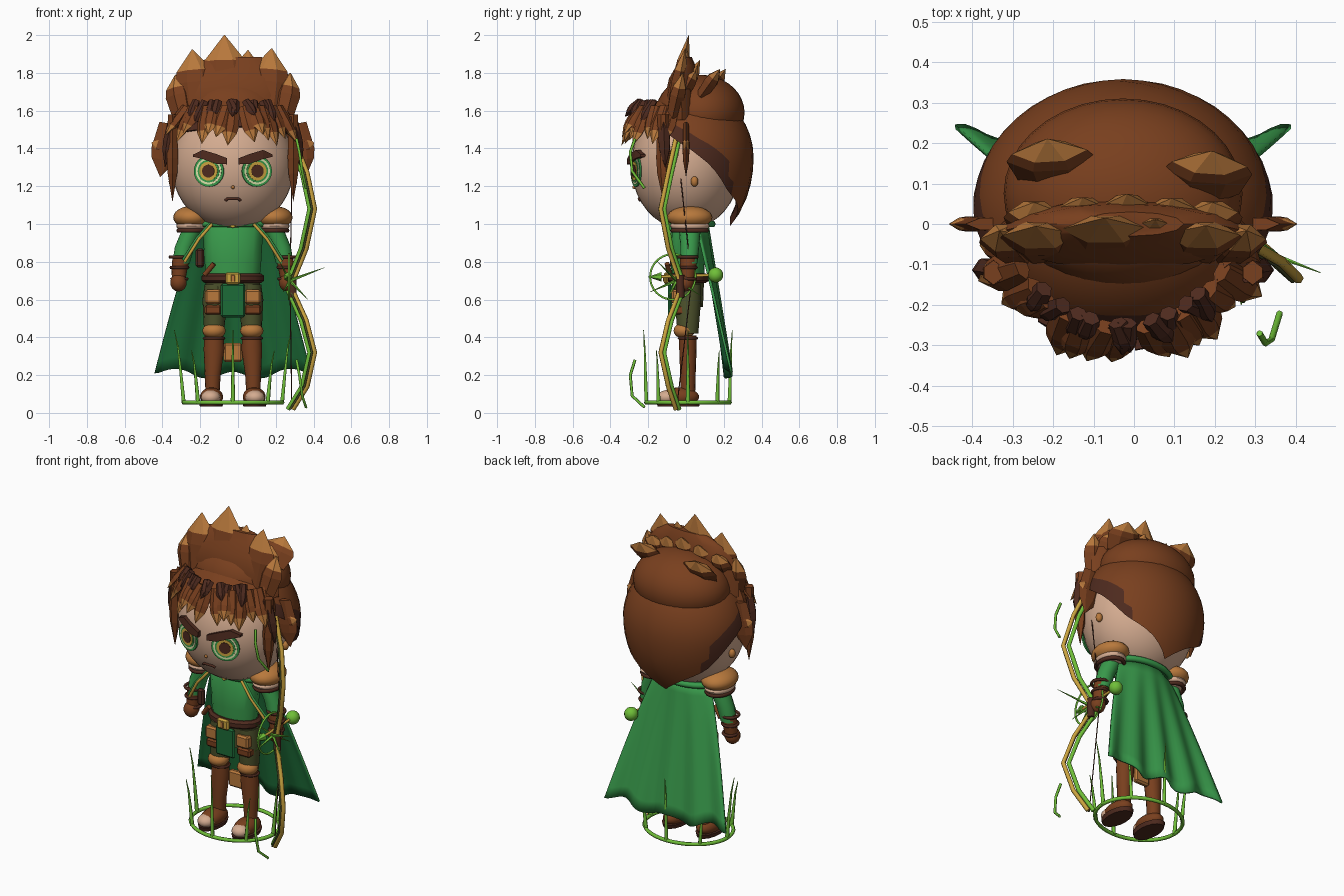
import bpy, bmesh, math, random
from mathutils import Vector as V

old = bpy.data.objects.get("Cube")
if old:
    bpy.data.objects.remove(old, do_unlink=True)
random.seed(4)
CX = -0.027  # body midline
SIDES = ((-1, "right"), (1, "left"))


def mat(name, *rgb):
    m = bpy.data.materials.new(name)
    m.use_nodes = True
    m.diffuse_color = (*rgb, 1)
    m.node_tree.nodes["Principled BSDF"].inputs["Base Color"].default_value = (*rgb, 1)
    return m


BROWN = mat("hair_brown", .19, .05, .013)
TAN = mat("tan_leather", .48, .19, .045)
DARK = mat("dark_brown", .075, .023, .013)
SKIN = mat("skin", .66, .41, .28)
GREEN = mat("cloth_green", .04, .32, .07)
DEEP = mat("deep_green", .012, .145, .038)
LIME = mat("lime", .16, .52, .04)
GOLD = mat("gold", .6, .37, .05)
OLIVE = mat("olive_cloth", .075, .085, .025)
CREAM = mat("eye_cream", .7, .75, .4)


def add(name, bm, mats, smooth=True):
    bmesh.ops.recalc_face_normals(bm, faces=bm.faces)
    me = bpy.data.meshes.new(name)
    bm.to_mesh(me)
    bm.free()
    for m in mats if isinstance(mats, tuple) else (mats,):
        me.materials.append(m)
    if smooth:
        me.shade_smooth()
        me.set_sharp_from_angle(angle=math.radians(40))
    ob = bpy.data.objects.new(name, me)
    bpy.context.scene.collection.objects.link(ob)
    return ob


def skin_rings(bm, rings, cap=True):
    """Bridge a list of vertex rings; returns one list of faces per band."""
    rs = [[bm.verts.new(p) for p in r] for r in rings]
    n = len(rs[0])
    bands = [[bm.faces.new((a[i], a[(i + 1) % n], b[(i + 1) % n], b[i])) for i in range(n)]
             for a, b in zip(rs, rs[1:])]
    bm.faces.new(rs[0])
    if cap:
        bm.faces.new(rs[-1])
    return bands


def loft(name, rings, m, n=16):
    """Horizontal elliptical sections: (x, y, z, rx, ry)."""
    bm = bmesh.new()
    turn = [math.tau * i / n for i in range(n)]
    skin_rings(bm, [[(x + rx * math.cos(a), y + ry * math.sin(a), z) for a in turn]
                    for x, y, z, rx, ry in rings])
    return add(name, bm, m)


def ball(name, loc, size, m, seg=24):
    bm = bmesh.new()
    bmesh.ops.create_uvsphere(bm, u_segments=seg, v_segments=seg // 2, radius=1)
    bmesh.ops.scale(bm, vec=size, verts=bm.verts)
    bmesh.ops.translate(bm, vec=loc, verts=bm.verts)
    return add(name, bm, m)


def box(name, loc, size, m, bevel=.01):
    bm = bmesh.new()
    bmesh.ops.create_cube(bm, size=1)
    bmesh.ops.scale(bm, vec=size, verts=bm.verts)
    bmesh.ops.translate(bm, vec=loc, verts=bm.verts)
    bmesh.ops.bevel(bm, geom=bm.edges[:], offset=bevel, segments=1, affect='EDGES')
    return add(name, bm, m, False)


def rod(name, p, q, r0, r1, m, n=10):
    p, q = V(p), V(q)
    bm = bmesh.new()
    bmesh.ops.create_cone(bm, cap_ends=True, segments=n, radius1=r0, radius2=r1, depth=(q - p).length)
    bmesh.ops.rotate(bm, matrix=(q - p).to_track_quat('Z', 'Y').to_matrix(), verts=bm.verts)
    bmesh.ops.translate(bm, vec=(p + q) / 2, verts=bm.verts)
    return add(name, bm, m)


def tube(name, pts, r, m, closed=False, taper=False):
    cu = bpy.data.curves.new(name, 'CURVE')
    cu.dimensions, cu.bevel_depth, cu.bevel_resolution = '3D', r, 1
    cu.use_fill_caps = True
    s = cu.splines.new('POLY')
    s.points.add(len(pts) - 1)
    for i, p in enumerate(pts):
        s.points[i].co = (*p, 1)
        s.points[i].radius = 1 - .85 * i / (len(pts) - 1) if taper else 1
    s.use_cyclic_u = closed
    cu.materials.append(m)
    ob = bpy.data.objects.new(name, cu)
    bpy.context.scene.collection.objects.link(ob)
    return ob


def circle(c, r, u, w, n=40):
    return [V(c) + r * (math.cos(math.tau * i / n) * V(u) + math.sin(math.tau * i / n) * V(w)) for i in range(n)]


def spike(name, base, tip, wide, thick, mats, across=(1, 0, 0)):
    """Faceted leaf-shaped hair tuft whose point takes the second material."""
    base, tip = V(base), V(tip)
    d = (tip - base).normalized()
    n = d.cross(V(across)).normalized()
    w = n.cross(d)
    bm = bmesh.new()
    bands = skin_rings(bm, [[base.lerp(tip, t) + s * (w * wide * a + n * thick * b)
                             for a, b in ((1, 0), (.4, 1), (-.4, 1), (-1, 0), (-.4, -1), (.4, -1))]
                            for t, s in ((0, .8), (.5, 1), (.68, .85), (1, .02))])
    if len(mats) > 1:
        for f in bands[-1]:
            f.material_index = 1
    return add(name, bm, mats, False)


def face_point(dx, z, off=0.0):
    k = 1 - (dx / .325) ** 2 - ((z - 1.31) / .34) ** 2
    return V((CX + dx, -.29 * math.sqrt(max(k, 0)) - off, z))


# Head and face
ball("head", (CX, 0, 1.31), (.325, .29, .34), SKIN, 40)
for s, side in SIDES:
    c = face_point(s * .127, 1.28)
    n = V((s * .3, -.95, 0)).normalized()
    for i, (part, r, m) in enumerate((("eye_rim", .083, GREEN), ("eye_white", .071, CREAM),
                                      ("iris_edge", .06, GREEN), ("iris", .05, GOLD), ("pupil", .034, DARK))):
        rod(f"{side}_{part}", c - n * .006, c + n * (.003 + .0025 * i), r, r, m, 24)
    bm = bmesh.new()
    skin_rings(bm, [[face_point(s * dx, z + h * k, off) for k, off in ((1, .024), (1, -.01), (-1, -.01), (-1, .024))]
                    for dx, z, h in ((.03, 1.332, .016), (.09, 1.345, .026), (.16, 1.368, .024), (.21, 1.362, .006))])
    add(f"{side}_brow", bm, DARK, False)
    ball(f"{side}_ear", (CX + s * .32, .045, 1.225), (.02, .02, .028), TAN, 12)
ball("nose", face_point(0, 1.195), (.01, .012, .01), TAN, 10)
tube("mouth", [face_point(x, z, .002) for x, z in ((-.04, 1.124), (-.028, 1.134), (.028, 1.134), (.04, 1.124))],
     .008, DARK)

# Hair shell: longest at the nape, with a dark hem
HEM = ((0, 1.52), (.36, 1.48), (.5, 1.39), (.6, 1.31), (.72, 1.17), (.86, 1.09), (1, .99))


def hem(t):
    for (a, za), (b, zb) in zip(HEM, HEM[1:]):
        if t <= b:
            return za + (zb - za) * (t - a) / (b - a)
    return HEM[-1][1]


def shell_point(a, v, inset=0):
    z = hem(abs(a) / math.pi)
    end = math.acos(max(-1, (z - 1.35) / (.36 if z > 1.35 else .46)))
    p = end * v
    rz = .36 if math.cos(p) > 0 else .46
    r = math.sin(p)
    return (CX + (.372 - inset) * r * math.sin(a), .03 - (.328 - inset) * r * math.cos(a),
            1.35 + (rz - inset) * math.cos(p))


bm = bmesh.new()
angles = [-math.pi + math.tau * i / 48 for i in range(48)]
steps = [(.03 + .8 * i / 12, 0) for i in range(13)] + [(.92, 0), (1, 0), (.97, .03), (.8, .03)]
bands = skin_rings(bm, [[shell_point(a, v, o) for a in angles] for v, o in steps], False)
for f in sum(bands[12:], []):
    f.material_index = 1
# the outer nape stays in the main hair colour
for band in bands[12:14]:
    for f in band:
        if f.calc_center_median().y > .24:
            f.material_index = 0
add("hair_shell", bm, (BROWN, DARK))
ball("hair_top", (CX, .075, 1.59), (.295, .235, .2), BROWN, 36)

# Upswept crown of broad tufts
loft("crown_base", [(CX, -.02, 1.55, .32, .09), (CX, -.025, 1.68, .32, .085), (CX, -.015, 1.77, .29, .075),
                    (CX, 0, 1.84, .23, .05), (CX + .02, 0, 1.885, .13, .03)], BROWN, 12)
CROWN = ((-.305, 1.79, .075), (-.215, 1.925, .11), (-.045, 2.0, .13), (.08, 1.92, .11), (.205, 1.93, .11),
         (.305, 1.8, .075))
for i, (x, z, w) in enumerate(CROWN):
    spike(f"crown_tuft_{i}", (CX + x * .85, -.07, 1.57), (CX + x, .02 - .12 * abs(x), z),
          w, .04, (BROWN, TAN))
for i, x in enumerate((-.22, -.1, .01, .12, .22)):
    spike(f"rear_crown_tuft_{i}", (CX + x, -.02, 1.68), (CX + x, .075 - .1 * abs(x), 1.87 - .25 * abs(x)),
          .075, .035, (BROWN, TAN))
for x, y in ((-.17, .17), (.2, .14)):
    spike("back_tuft", (CX + x, y - .06, 1.68), (CX + x * 1.1, y + .04, 1.82), .11, .035, (BROWN, TAN))

# Fringe: long pale-tipped row under a short dark row
for row, (count, spread, r0, z0, r1, z1, w, mats) in enumerate((
        (15, 74, .78, 1.62, 1.05, 1.455, .046, (BROWN, TAN)),
        (10, 48, .74, 1.65, .95, 1.555, .03, (DARK,)))):
    for i in range(count):
        a = math.radians(-spread + 2 * spread * i / (count - 1) + random.uniform(-3, 3))
        b = a + random.uniform(-.12, .12)
        k = r1 + random.uniform(-.09, .07) * (1 - row * .5)
        spike(f"fringe_{row}_{i}", (CX + .35 * r0 * math.sin(a), -.33 * r0 * math.cos(a), z0),
              (CX + .35 * k * math.sin(b), -.33 * k * math.cos(b), z1 + random.uniform(-.045, .03)),
              w, .022, mats, (math.cos(a), math.sin(a), 0))

# Side locks
for s, side in SIDES:
    x = lambda v: CX + s * v
    spike(f"{side}_flick", (x(.33), 0, 1.53), (x(.385), 0, 1.25), .075, .018, (BROWN,))
    spike(f"{side}_flick_point", (x(.34), 0, 1.4), (x(.43), 0, 1.43), .05, .018, (BROWN, TAN), (0, 0, 1))
    spike(f"{side}_lock", (x(.32), -.12, 1.58), (x(.32), -.12, 1.12), .038, .03, (BROWN,), (0, 1, 0))
    spike(f"{side}_dark_lock", (x(.31), -.12, 1.57), (x(.36), -.11, 1.3), .035, .03, (DARK,))

# Torso, belt and tunic
loft("neck", [(CX, .01, .93, .07, .06), (CX, .01, 1.04, .07, .06)], SKIN)
loft("tunic", [(CX, .01, .69, .14, .085), (CX, .01, .8, .15, .09), (CX, .01, .97, .16, .09),
               (CX, .01, 1.01, .11, .07)], GREEN)
loft("belt", [(CX, .01, z, r, r - .055) for z, r in ((.688, .15), (.7, .165), (.725, .165), (.738, .15))], DARK)
box("buckle", (CX, -.105, .712), (.08, .025, .065), GOLD)
box("buckle_inset", (CX, -.119, .712), (.02, .006, .035), TAN, .002)
loft("hips", [(CX, .01, .56, .13, .08), (CX, .01, .69, .145, .085)], OLIVE)
box("front_panel", (CX, -.085, .595), (.13, .02, .18), DEEP)
tube("tunic_clasp", [(CX - .025, -.09, 1.0), (CX, -.1, .985), (CX + .025, -.09, 1.0)], .008, GOLD)
box("dagger_sheath", (CX - .175, -.07, .82), (.045, .03, .1), DARK)
tube("sash", [(CX - .15, -.085, .73), (CX - .1, -.1, .79)], .014, BROWN)
box("tail_pouch", (CX, .03, .32), (.1, .035, .1), TAN)
tube("cape_collar", circle((CX, .03, 1.0), 1, (.19, 0, 0), (0, .11, 0)), .018, GREEN, True)

for s, side in SIDES:
    x = lambda v: CX + s * v
    # Arms
    ball(f"{side}_shoulder_pad", (x(.218), .02, 1.035), (.098, .12, .06), TAN)
    ball(f"{side}_pad_lining", (x(.22), .02, .99), (.08, .105, .035), SKIN)
    tube(f"{side}_pad_edge", circle((x(.22), .02, .965), 1, (.068, 0, 0), (0, .09, 0)), .012, DARK, True)
    loft(f"{side}_sleeve", [(x(.275), .015, .79, .046, .046), (x(.255), .02, .88, .052, .05),
                            (x(.21), .02, .98, .055, .058)], GREEN)
    loft(f"{side}_bracer", [(x(.288), .005, .69, .034, .036), (x(.283), .01, .76, .042, .042),
                            (x(.272), .015, .83, .047, .047)], BROWN)
    for z, r in ((.71, .04), (.77, .044), (.825, .049)):
        tube(f"{side}_bracer_band", circle((x(.283), .01, z), r, (1, 0, 0), (0, 1, 0), 20), .009, DARK, True)
    ball(f"{side}_hand", (x(.288), -.005, .69), (.045, .046, .048), BROWN, 14)
    tube(f"{side}_cape_cord", [(x(.11), -.085, 1.0), (x(.18), -.1, .92), (x(.255), -.07, .8)], .009, GOLD)
    tube(f"{side}_cord_edge", [(x(.125), -.08, 1.0), (x(.195), -.095, .92), (x(.265), -.065, .81)], .007, GREEN)
    # Legs
    loft(f"{side}_trouser", [(x(.1), .01, .42, .052, .055), (x(.095), .01, .6, .066, .07), (x(.09), .01, .68, .06, .07)], OLIVE)
    box(f"{side}_hip_pouch", (x(.105), -.055, .615), (.085, .045, .075), TAN)
    box(f"{side}_thigh_strap", (x(.105), -.035, .545), (.09, .06, .05), BROWN)
    ball(f"{side}_knee_pad", (x(.1), -.01, .435), (.062, .056, .042), TAN, 16)
    loft(f"{side}_boot", [(x(.108), .01, .08, .036, .038), (x(.107), .01, .2, .042, .041),
                          (x(.1), .01, .34, .055, .046), (x(.1), .01, .41, .05, .046)], BROWN)
    tube(f"{side}_boot_cuff", circle((x(.1), .01, .395), 1, (.052, 0, 0), (0, .046, 0), 20), .008, DARK, True)
    loft(f"{side}_sole", [(x(.115), -.04, .035, .06, .11), (x(.115), -.04, .06, .066, .118)], DARK)
    ball(f"{side}_foot", (x(.113), -.035, .085), (.062, .105, .05), BROWN, 18)
    ball(f"{side}_toe_cap", (x(.117), -.1, .082), (.052, .055, .038), SKIN, 16)

# Cape: flared, rippled sheet with a deep lining
bm = bmesh.new()
NU, NV = 32, 12
grid = []
for j in range(NV + 1):
    v = j / NV
    row = []
    for i in range(NU + 1):
        u = 2 * i / NU - 1
        ripple = .018 * v * math.cos(u * 13)
        row.append(bm.verts.new((CX + u * (.18 + .235 * v ** .85), .12 + .11 * v + ripple - .06 * u * u * (1 - v),
                                 1.0 - v * (.8 - .03 * u * u) + .02 * v * math.cos(u * 9))))
    grid.append(row)
for a, b in zip(grid, grid[1:]):
    for i in range(NU):
        bm.faces.new((a[i], b[i], b[i + 1], a[i + 1]))
cape = add("cape", bm, (GREEN, DEEP))
if cape.data.polygons[0].normal.y < 0:
    cape.data.flip_normals()
sol = cape.modifiers.new("lining", 'SOLIDIFY')
sol.thickness, sol.offset, sol.material_offset = .012, -1, 1

# Bow: gold limb with green and dark strips, plus string
BOW = ((.29, -.05, 1.45), (.36, -.09, 1.27), (.40, -.13, 1.08), (.355, -.09, .87), (.275, -.02, .67),
       (.355, -.09, .49), (.40, -.13, .32), (.36, -.09, .14), (.285, -.05, .02))
for name, dx, dy, r, m in (("bow_limb", .006, -.004, .013, GOLD), ("bow_vine", -.02, .014, .013, LIME),
                           ("bow_inlay", -.008, -.011, .006, OLIVE)):
    tube(name, [(x + dx, y + dy, z) for x, y, z in BOW], r, m)
tube("bow_string", [BOW[0], (.275, .03, .7), BOW[-1]], .003, DARK)
rod("bow_grip", (.29, -.03, .61), (.29, -.03, .73), .022, .022, DARK)
for name, zs in (("upper_tendril", (1.45, 1.38, 1.28, 1.19)), ("lower_tendril", (.28, .2, .09, .03))):
    tube(name, [(x, y, z) for (x, y), z in zip(((.31, -.27), (.325, -.295), (.34, -.285), (.36, -.22)), zs)], .008, LIME)

# Charged arrow with its ring
rod("arrow_shaft", (.265, -.15, .72), (.265, .15, .73), .008, .008, GOLD)
rod("arrow_head", (.265, -.13, .72), (.265, -.2, .72), .025, .001, LIME, 6)
ball("arrow_orb", (.265, .157, .73), (.04, .04, .04), LIME, 18)
tube("arrow_ring", circle((.27, -.07, .72), .12, (0, 1, 0), (0, 0, 1)), .006, LIME, True)
for tip in ((.46, -.12, .77), (.37, -.1, .6), (.24, -.19, .64), (.22, -.15, .8), (.3, .08, .62)):
    rod("energy_thorn", (.275, -.05, .7), tip, .01, .001, LIME, 5)

# Ground ring and grass blades
tube("ground_ring", circle((CX, .01, .055), 1, (.262, 0, 0), (0, .222, 0)), .011, LIME, True)
for i in range(8):
    a = math.tau * i / 8
    c, s = math.cos(a), math.sin(a)
    h = .44 if i % 2 == 0 else .33
    tube("grass_blade", [(CX + c * (.26 + k), .01 + s * (.22 + k * .3), .05 + h * t - .05 * t)
                         for t, k in ((0, 0), (.4, .015), (.75, .03), (1, .05))], .012, LIME, taper=True)
